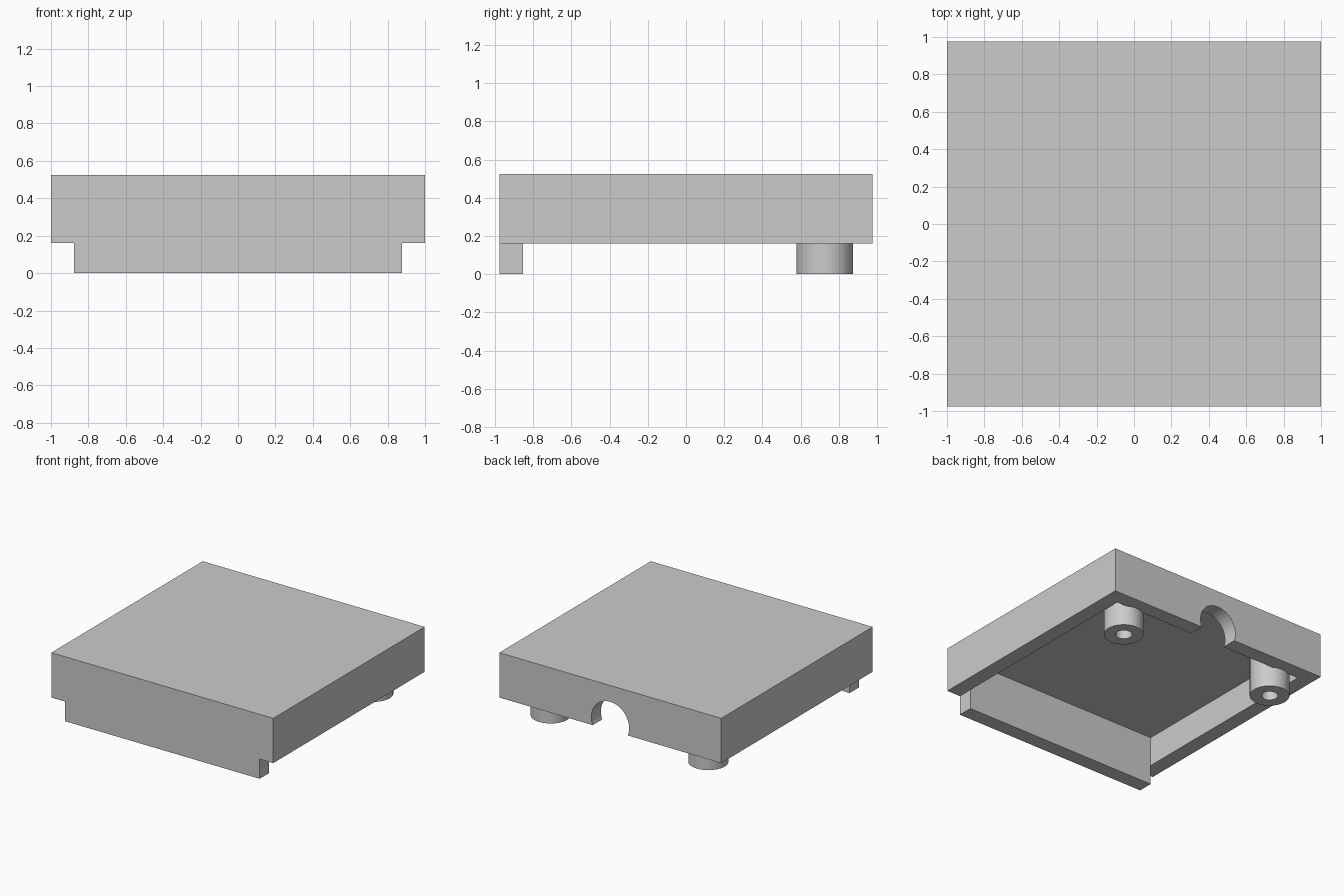
import bpy, bmesh, math
from mathutils import Matrix

if "Cube" in bpy.data.objects:
    bpy.data.objects.remove(bpy.data.objects["Cube"], do_unlink=True)

# Overall dimensions
HALF_X, HALF_Y = 1.0, 0.975
RIM, CEILING, TOP = 0.16, 0.40, 0.525
WALL = 0.122

grey = bpy.data.materials.new("plain grey")
grey.use_nodes = True
COLOUR = (0.6, 0.6, 0.6, 1)
grey.diffuse_color = COLOUR
grey.node_tree.nodes["Principled BSDF"].inputs["Base Color"].default_value = COLOUR


def make_object(name, bm):
    bmesh.ops.recalc_face_normals(bm, faces=bm.faces)
    mesh = bpy.data.meshes.new(name)
    bm.to_mesh(mesh)
    bm.free()
    mesh.materials.append(grey)
    obj = bpy.data.objects.new(name, mesh)
    bpy.context.collection.objects.link(obj)
    return obj


def box(name, x, y, z):
    """Box from (low, high) pairs along each axis."""
    bm = bmesh.new()
    bmesh.ops.create_cube(bm, size=1)
    for v in bm.verts:
        v.co = [r[0] if c < 0 else r[1] for c, r in zip(v.co, (x, y, z))]
    return make_object(name, bm)


def cylinder(name, radius, depth, matrix):
    bm = bmesh.new()
    bmesh.ops.create_cone(bm, cap_ends=True, segments=64, radius1=radius,
                          radius2=radius, depth=depth, matrix=matrix)
    return make_object(name, bm)


def combine(target, tool, operation):
    """Apply a boolean to the target and discard the tool."""
    tool.hide_render = True
    mod = target.modifiers.new(operation.lower(), 'BOOLEAN')
    mod.operation, mod.solver, mod.object = operation, 'EXACT', tool
    bpy.context.view_layer.objects.active = target
    bpy.ops.object.modifier_apply(modifier=mod.name)
    bpy.data.objects.remove(tool, do_unlink=True)


def smooth(obj):
    bpy.ops.object.select_all(action='DESELECT')
    obj.select_set(True)
    bpy.context.view_layer.objects.active = obj
    bpy.ops.object.shade_smooth_by_angle(angle=math.radians(30))


# Open-bottomed cover with a front tongue and a round cable notch at the back
inner_x, inner_y = HALF_X - WALL, HALF_Y - WALL
cover = box("cover", (-HALF_X, HALF_X), (-HALF_Y, HALF_Y), (RIM, TOP))
combine(cover, box("cavity", (-inner_x, inner_x), (-inner_y, inner_y),
                   (0, CEILING)), 'DIFFERENCE')
combine(cover, box("tongue", (-inner_x, inner_x), (-HALF_Y, -inner_y),
                   (0, RIM + 0.1)), 'UNION')
notch_place = Matrix.Translation((0, HALF_Y, 0.222)) @ Matrix.Rotation(math.pi / 2, 4, 'X')
combine(cover, cylinder("notch", 0.17, 0.4, notch_place), 'DIFFERENCE')
smooth(cover)

# Hollow screw posts in the rear corners
for side, label in ((1, "left"), (-1, "right")):
    spot = Matrix.Translation((side * 0.71, 0.727, CEILING / 2))
    post = cylinder(label + "_screw_post", 0.148, CEILING, spot)
    combine(post, cylinder("screw_hole", 0.062, CEILING + 0.1, spot), 'DIFFERENCE')
    smooth(post)
